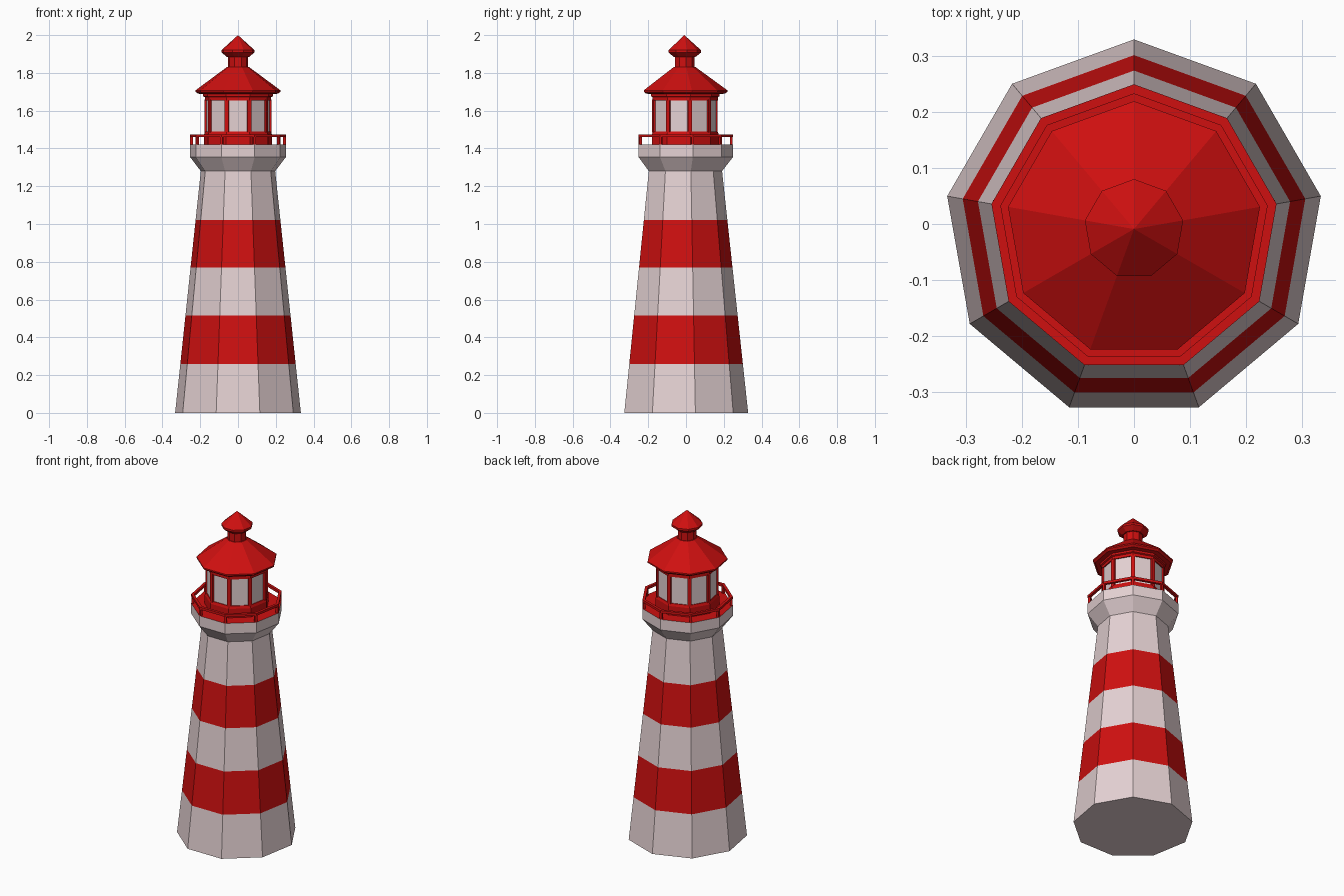
import bpy, bmesh, math
from mathutils import Matrix

SIDES = 9
CENTRE_Y = -0.009

if "Cube" in bpy.data.objects:
    bpy.data.objects.remove(bpy.data.objects["Cube"])


def make_material(name, colour):
    mat = bpy.data.materials.new(name)
    mat.use_nodes = True
    mat.diffuse_color = colour
    bsdf = next(n for n in mat.node_tree.nodes if n.type == 'BSDF_PRINCIPLED')
    bsdf.inputs["Base Color"].default_value = colour
    return mat


WHITE = make_material("warm white", (0.78, 0.64, 0.65, 1))
RED = make_material("signal red", (0.62, 0.005, 0.005, 1))


def corner(radius, z, i):
    a = 2 * math.pi * i / SIDES
    return (radius * math.sin(a), CENTRE_Y + radius * math.cos(a), z)


def finish(name, bm, materials):
    bmesh.ops.recalc_face_normals(bm, faces=bm.faces)
    mesh = bpy.data.meshes.new(name)
    bm.to_mesh(mesh)
    bm.free()
    for mat in materials:
        mesh.materials.append(mat)
    obj = bpy.data.objects.new(name, mesh)
    bpy.context.collection.objects.link(obj)
    return obj


def turned(name, profile, materials, closed=False, pick=lambda seg: 0):
    """Sweep a (radius, height) profile round the nine-sided plan."""
    bm = bmesh.new()
    rings = []
    for r, z in profile:
        if r == 0:
            rings.append([bm.verts.new((0, CENTRE_Y, z))] * SIDES)
        else:
            rings.append([bm.verts.new(corner(r, z, i)) for i in range(SIDES)])
    pairs = list(zip(rings, rings[1:]))
    if closed:
        pairs.append((rings[-1], rings[0]))
    for seg, (low, high) in enumerate(pairs):
        for i in range(SIDES):
            j = (i + 1) % SIDES
            loop = list(dict.fromkeys([low[i], low[j], high[j], high[i]]))
            bm.faces.new(loop).material_index = pick(seg)
    # Flat caps on open ends
    if not closed:
        for ring, seg in ((rings[0], 0), (rings[-1], len(pairs) - 1)):
            if ring[0] is not ring[1]:
                bm.faces.new(ring).material_index = pick(seg)
    return finish(name, bm, materials)


def posts(name, radius, bottom, top, width, depth, material):
    """One upright box at every corner of the plan."""
    bm = bmesh.new()
    for i in range(SIDES):
        place = (Matrix.Translation(corner(radius, (bottom + top) / 2, i))
                 @ Matrix.Rotation(-2 * math.pi * i / SIDES, 4, 'Z')
                 @ Matrix.Diagonal((width, depth, top - bottom, 1)))
        bmesh.ops.create_cube(bm, size=1, matrix=place)
    return finish(name, bm, [material])


# Tapering striped tower
BASE_R, NECK_R, NECK_Z = 0.338, 0.2, 1.28
heights = [0, 0.26, 0.515, 0.77, 1.02, NECK_Z]
turned("tower", [(BASE_R + (NECK_R - BASE_R) * z / NECK_Z, z) for z in heights],
       [WHITE, RED], pick=lambda seg: seg % 2)

# Flared gallery with a red deck
turned("gallery", [(NECK_R, NECK_Z), (0.258, 1.355), (0.258, 1.42), (0, 1.42)],
       [WHITE, RED], pick=lambda seg: int(seg == 2))

# Gallery railing
turned("railing_top", [(0.241, 1.46), (0.258, 1.46), (0.258, 1.475), (0.241, 1.475)],
       [RED], closed=True)
posts("railing_posts", 0.249, 1.42, 1.462, 0.014, 0.014, RED)

# Lantern room
turned("lantern_base", [(0.182, 1.42), (0.182, 1.475), (0.176, 1.49)], [RED])
turned("lantern_glass", [(0.171, 1.485), (0.171, 1.66)], [WHITE])
posts("lantern_mullions", 0.17, 1.485, 1.66, 0.022, 0.014, RED)
turned("lantern_frieze", [(0.178, 1.655), (0.178, 1.672), (0.187, 1.676), (0.187, 1.7)], [RED])

# Main roof
turned("roof", [(0.185, 1.688), (0.215, 1.69), (0.228, 1.7), (0.228, 1.708),
                (0.058, 1.832)], [RED])

# Vent and finial cap
turned("vent", [(0.053, 1.825), (0.053, 1.9)], [RED])
turned("vent_cap", [(0.06, 1.885), (0.089, 1.908), (0.089, 1.92), (0, 2.0)], [RED])
